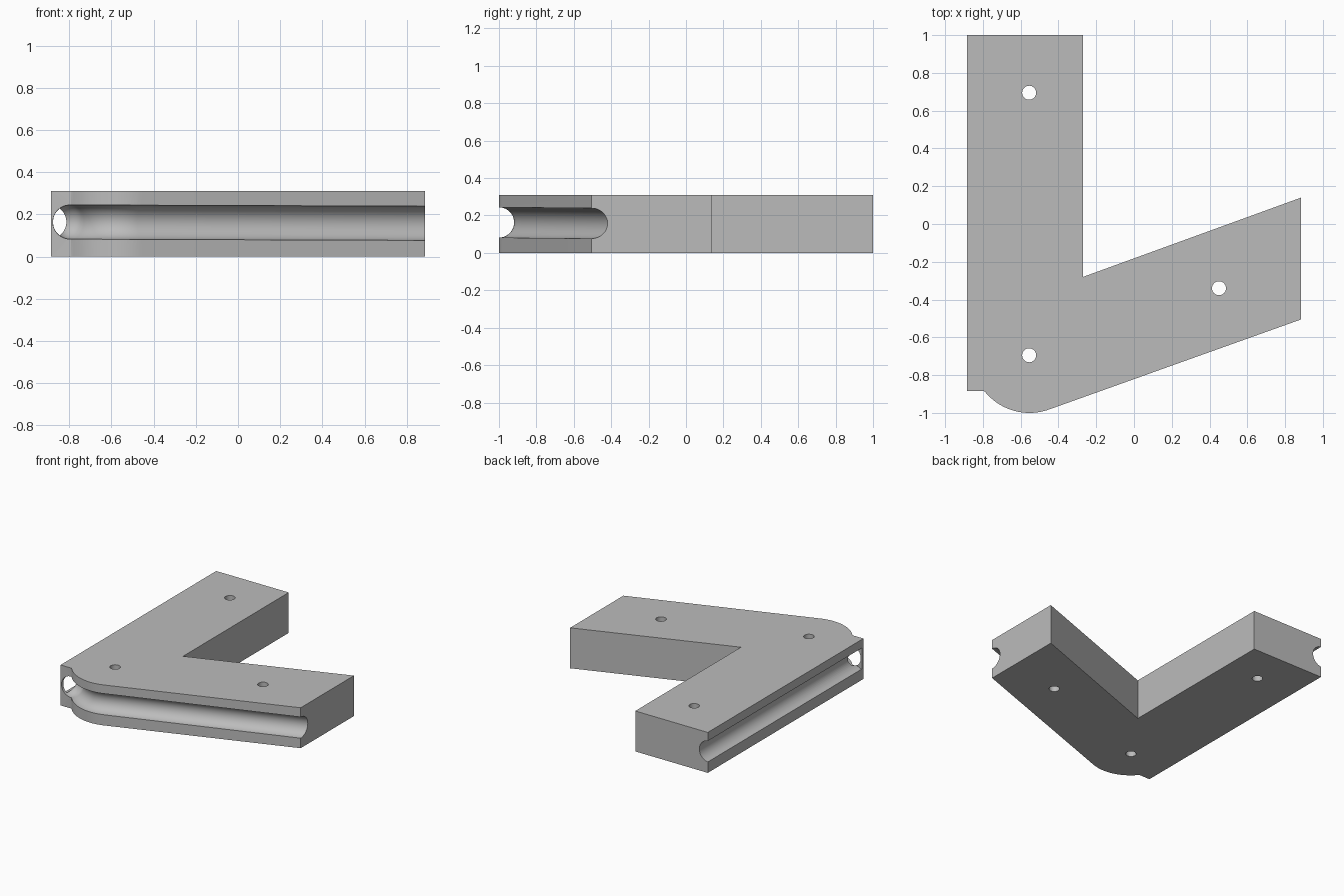
import bpy, bmesh
from math import sin, cos, pi, radians
from mathutils import Vector

cube = bpy.data.objects.get("Cube")
if cube:
    bpy.data.objects.remove(cube, do_unlink=True)

HEIGHT = 0.31
PIVOT = Vector((-0.553, -0.695))   # centre of the rounded corner
BEND = 0.305                       # radius of the rounded corner
GROOVE = 0.081                     # radius of the groove

grey = bpy.data.materials.new("grey")
grey.use_nodes = True
color = (0.5, 0.5, 0.5, 1)
grey.diffuse_color = color
grey.node_tree.nodes["Principled BSDF"].inputs["Base Color"].default_value = color


def make_object(name, bm):
    bmesh.ops.recalc_face_normals(bm, faces=bm.faces)
    mesh = bpy.data.meshes.new(name)
    bm.to_mesh(mesh)
    bm.free()
    mesh.materials.append(grey)
    obj = bpy.data.objects.new(name, mesh)
    bpy.context.collection.objects.link(obj)
    return obj


def tube(name, path, radii, sides=48):
    """Round tube along a path, with a radius for each point."""
    bm = bmesh.new()
    rings = []
    for i, p in enumerate(path):
        t = (path[min(i + 1, len(path) - 1)] - path[max(i - 1, 0)]).normalized()
        side = t.cross(Vector((0, 0, 1))).normalized()
        up = side.cross(t)
        rings.append([bm.verts.new(p + radii[i] * (cos(a) * side + sin(a) * up))
                      for a in (2 * pi * k / sides for k in range(sides))])
    for a, b in zip(rings, rings[1:]):
        for k in range(sides):
            j = (k + 1) % sides
            bm.faces.new((a[k], a[j], b[j], b[k]))
    bm.faces.new(rings[0])
    bm.faces.new(rings[-1])
    return make_object(name, bm)


def arc(start, end, steps):
    for i in range(steps + 1):
        a = radians(start + (end - start) * i / steps)
        yield PIVOT + BEND * Vector((cos(a), sin(a)))


# Angled two-arm plate with a rounded corner
outline = [(-0.885, 1), (-0.885, -0.885), (-0.795, -0.885)]
outline += [tuple(p) for p in arc(219, 290, 24)]
outline += [(0.885, -0.505), (0.885, 0.14), (-0.27, -0.28), (-0.27, 1)]
bm = bmesh.new()
base = bm.faces.new([bm.verts.new((x, y, 0)) for x, y in outline])
top = bmesh.ops.extrude_face_region(bm, geom=[base])["geom"]
bmesh.ops.translate(bm, vec=(0, 0, HEIGHT),
                    verts=[v for v in top if isinstance(v, bmesh.types.BMVert)])
plate = make_object("corner_bracket", bm)

# Front groove: rounded start, bend round the corner, straight run
bend = list(arc(217, 290, 36))
back = (bend[0] - bend[1]).normalized()
path, radii = [], []
for i in range(10):
    a = radians(88 - 88 * i / 10)
    path.append((bend[0] + back * GROOVE * sin(a)).to_3d())
    radii.append(GROOVE * cos(a))
path += [p.to_3d() for p in bend]
edge_end = Vector((0.885, -0.505))
path.append((bend[-1] + (edge_end - bend[-1]) * 1.1).to_3d())
radii += [GROOVE] * (len(path) - len(radii))
for p in path:
    p.z = 0.161 - 0.0035 * p.x
cutters = [tube("front_groove_cutter", path, radii)]

# Side groove
side_path = [Vector((-0.894, 1.1, 0.164)), Vector((-0.894, -0.865, 0.164))]
cutters.append(tube("side_groove_cutter", side_path, [GROOVE] * 2))

# Bolt holes
for x, y in ((-0.555, 0.695), (0.45, -0.34), (-0.555, -0.695)):
    bm = bmesh.new()
    bmesh.ops.create_cone(bm, cap_ends=True, segments=32, radius1=0.037,
                          radius2=0.037, depth=1)
    bmesh.ops.translate(bm, vec=(x, y, HEIGHT / 2), verts=bm.verts)
    cutters.append(make_object("bolt_hole_cutter", bm))

# Cut everything out of the plate
bpy.ops.object.select_all(action='DESELECT')
plate.select_set(True)
bpy.context.view_layer.objects.active = plate
for cutter in cutters:
    mod = plate.modifiers.new(cutter.name, 'BOOLEAN')
    mod.operation = 'DIFFERENCE'
    mod.solver = 'EXACT'
    mod.object = cutter
    bpy.ops.object.modifier_apply(modifier=mod.name)
    bpy.data.objects.remove(cutter, do_unlink=True)

bpy.ops.object.shade_smooth_by_angle(angle=radians(30))
